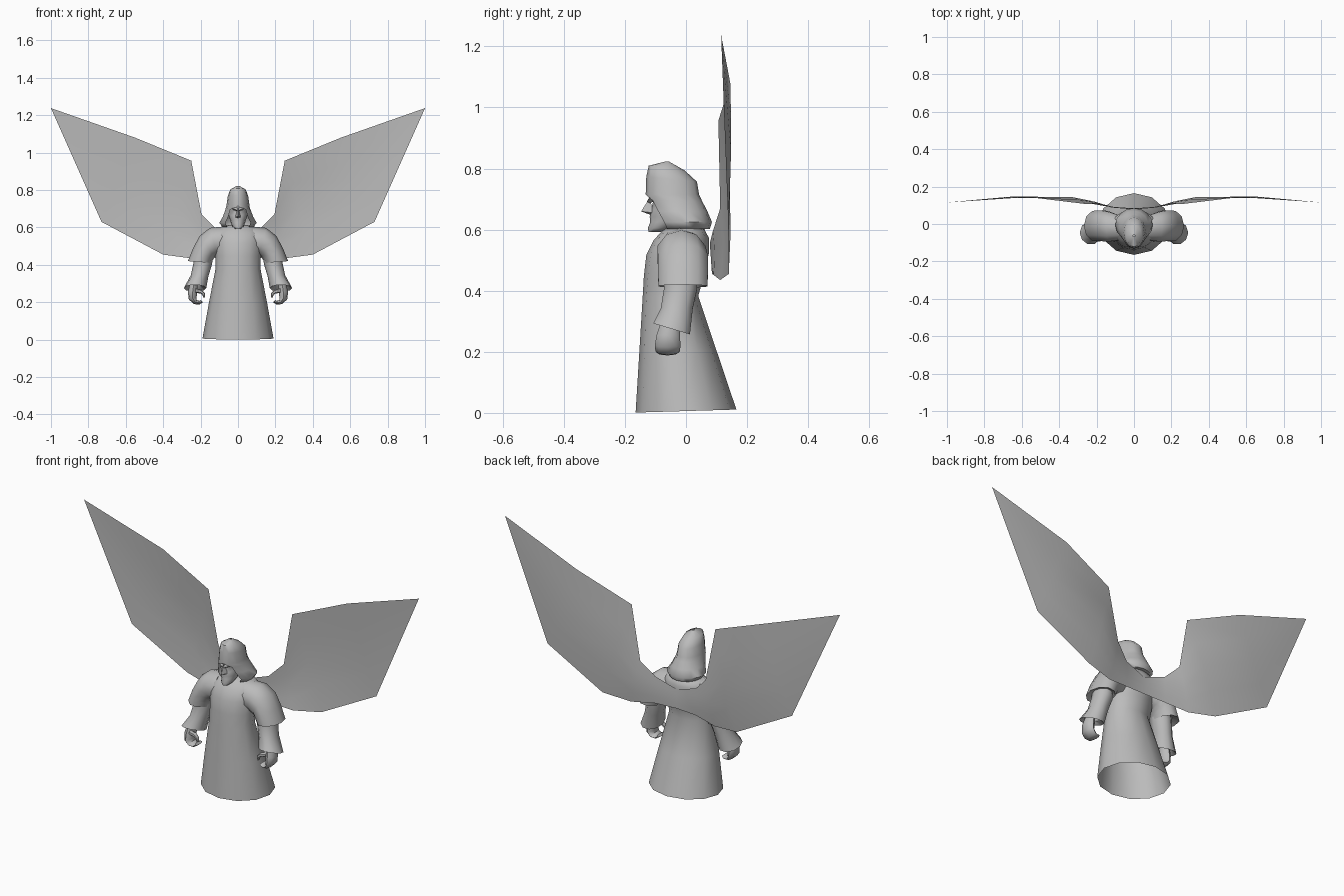
import bpy, bmesh, math

if "Cube" in bpy.data.objects:
    bpy.data.objects.remove(bpy.data.objects["Cube"])

mat = bpy.data.materials.new("stone grey")
mat.diffuse_color = (0.5, 0.5, 0.5, 1)
mat.use_nodes = True
mat.node_tree.nodes["Principled BSDF"].inputs["Base Color"].default_value = mat.diffuse_color


def finish(name, bm, mirror=False, angle=50):
    bmesh.ops.remove_doubles(bm, verts=bm.verts, dist=0.0005)
    bmesh.ops.recalc_face_normals(bm, faces=bm.faces)
    me = bpy.data.meshes.new(name)
    bm.to_mesh(me)
    bm.free()
    ob = bpy.data.objects.new(name, me)
    bpy.context.collection.objects.link(ob)
    me.materials.append(mat)
    if mirror:
        ob.modifiers.new("mirror", 'MIRROR')
    bpy.ops.object.select_all(action='DESELECT')
    ob.select_set(True)
    bpy.context.view_layer.objects.active = ob
    bpy.ops.object.shade_smooth_by_angle(angle=math.radians(angle))
    return ob


def loft(bm, rows, closed=True, cap_start=False, cap_end=False):
    """Skin a list of equally long point rows."""
    vs = [[bm.verts.new(p) for p in r] for r in rows]
    n = len(rows[0])
    for a, b in zip(vs, vs[1:]):
        for i in range(n if closed else n - 1):
            j = (i + 1) % n
            bm.faces.new((a[i], a[j], b[j], b[i]))
    if cap_start:
        bm.faces.new(vs[0])
    if cap_end:
        bm.faces.new(vs[-1])


def level(z, hw, yf, yb, n=12, gap=0.0, tilt=0.0, full=False):
    """Horizontal oval from front round the back; gap opens it at the front."""
    yc, yr = (yf + yb) / 2, (yb - yf) / 2
    a0, a1 = math.radians(gap), 2 * math.pi - math.radians(gap)
    pts = []
    for i in range(n):
        t = a0 + (a1 - a0) * i / (n if full else n - 1)
        y = yc - yr * math.cos(t)
        pts.append((hw * math.sin(t), y, z + tilt * (y - yc)))
    return pts


def limb(outer, inner, yc, yr, n=10, slope=0.0):
    """Oval across a limb, spanning outer to inner in x-z and yr in y."""
    cx, cz = (outer[0] + inner[0]) / 2, (outer[1] + inner[1]) / 2
    dx, dz = (outer[0] - inner[0]) / 2, (outer[1] - inner[1]) / 2
    pts = []
    for i in range(n):
        t = 2 * math.pi * i / n
        c, s = math.cos(t), math.sin(t)
        pts.append((cx + dx * c, yc + yr * s, cz + dz * c - slope * yr * s))
    return pts


# robe, open at the bottom
bm = bmesh.new()
robe = [(.006, .19, -.165, .165), (.2, .155, -.153, .10), (.38, .12, -.142, .04),
        (.45, .122, -.138, .06), (.52, .13, -.13, .075), (.57, .13, -.105, .075),
        (.60, .10, -.075, .06), (.612, .05, -.06, .03)]
loft(bm, [level(*r, n=12, full=True, tilt=.03) for r in robe], cap_end=True)
finish("robe", bm)

# shoulder capes
bm = bmesh.new()
loft(bm, [limb((.08, .605), (.08, .45), -.02, .07),
          limb((.15, .598), (.11, .45), -.015, .083),
          limb((.205, .555), (.125, .44), -.01, .086),
          limb((.24, .49), (.135, .425), -.01, .086),
          limb((.268, .42), (.14, .41), -.01, .084),
          limb((.235, .435), (.15, .43), -.015, .055)], cap_start=True)
finish("shoulder_cape", bm, True)

# sleeves with a turned-in cuff
bm = bmesh.new()
loft(bm, [limb((.225, .50), (.13, .46), -.015, .055),
          limb((.238, .41), (.14, .40), -.018, .057),
          limb((.252, .345), (.158, .34), -.03, .055),
          limb((.29, .275), (.17, .275), -.047, .063, slope=.3),
          limb((.27, .29), (.195, .29), -.047, .042, slope=.3),
          limb((.25, .33), (.2, .33), -.04, .03)], cap_end=True)
finish("sleeve", bm, True)

# curled hands
bm = bmesh.new()
loft(bm, [limb((.255, .31), (.215, .31), -.05, .028, 8),
          limb((.268, .255), (.216, .258), -.058, .038, 8),
          limb((.263, .215), (.222, .227), -.06, .042, 8),
          limb((.235, .19), (.222, .213), -.06, .04, 8),
          limb((.205, .188), (.207, .208), -.06, .037, 8),
          limb((.188, .2), (.198, .212), -.06, .03, 8)], cap_start=True, cap_end=True)
loft(bm, [limb((.228, .274), (.228, .25), -.08, .012, 6),
          limb((.196, .269), (.2, .247), -.083, .012, 6),
          limb((.175, .247), (.19, .24), -.085, .011, 6),
          limb((.178, .225), (.186, .225), -.085, .007, 6)], cap_start=True, cap_end=True)
finish("hand", bm, True)

# hood, closed over the brow and open around the face
bm = bmesh.new()
hood = [(.823, .006, -.068, -.056, 0, 0), (.802, .042, -.122, -.005, 0, -.13),
        (.765, .055, -.130, .036, 0, -.1), (.715, .062, -.132, .043, 0, 0),
        (.695, .068, -.128, .052, 38, 0), (.66, .08, -.112, .07, 40, 0),
        (.625, .10, -.095, .085, 42, 0), (.602, .083, -.085, .078, 45, 0)]
loft(bm, [level(z, w, f, b, 13, g, t) for z, w, f, b, g, t in hood], closed=False)
# hood underside
loft(bm, [level(.602, .083, -.085, .078, 13, 45), level(.60, .04, -.05, .03, 13, 45)],
     closed=False)
finish("hood", bm, angle=60)

# face
bm = bmesh.new()
face = [(.592, .014, -.122, -.085), (.605, .030, -.125, -.05), (.625, .038, -.117, -.02),
        (.642, .043, -.119, 0), (.665, .05, -.115, 0), (.69, .052, -.108, 0),
        (.705, .052, -.122, 0), (.735, .045, -.122, 0)]
loft(bm, [level(*r, n=12, full=True) for r in face], cap_start=True, cap_end=True)
finish("face", bm)

# hooked nose
bm = bmesh.new()
tip, top, left, right, base = [bm.verts.new(p) for p in (
    (0, -.147, .66), (0, -.118, .705), (-.016, -.108, .655), (.016, -.108, .655),
    (0, -.115, .648))]
for f in ((tip, top, left), (tip, right, top), (tip, left, base), (tip, base, right)):
    bm.faces.new(f)
finish("nose", bm, angle=30)

# slanted brows
bm = bmesh.new()
loft(bm, [[(.004, -.128, .692), (.004, -.118, .686), (.004, -.12, .706)],
          [(.028, -.118, .702), (.028, -.103, .695), (.028, -.105, .714)],
          [(.048, -.09, .716), (.048, -.08, .71), (.048, -.08, .722)]],
     cap_start=True, cap_end=True)
finish("brow", bm, True, 30)

# wings: thin sheets between an upper and a lower edge
bm = bmesh.new()
edges = [((0, .078, .555), (0, .085, .455)), ((.12, .088, .595), (.12, .09, .452)),
         ((.195, .112, .67), (.25, .112, .435)), ((.25, .106, .957), (.40, .14, .455)),
         ((.55, .145, 1.08), (.73, .138, .63)), ((1, .115, 1.238), (1, .115, 1.238))]
rows = []
for k, (u, l) in enumerate(edges):
    bulge = (0, .004, .01, .02, .006, 0)[k]
    rows.append([tuple(a + (b - a) * i / 4 + (bulge * math.sin(math.pi * i / 4) if c == 1 else 0)
                       for c, (a, b) in enumerate(zip(u, l))) for i in range(5)])
# the last span collapses to the pointed tip
loft(bm, rows, closed=False)
bmesh.ops.dissolve_degenerate(bm, dist=.0003, edges=bm.edges)
finish("wing", bm, True)
